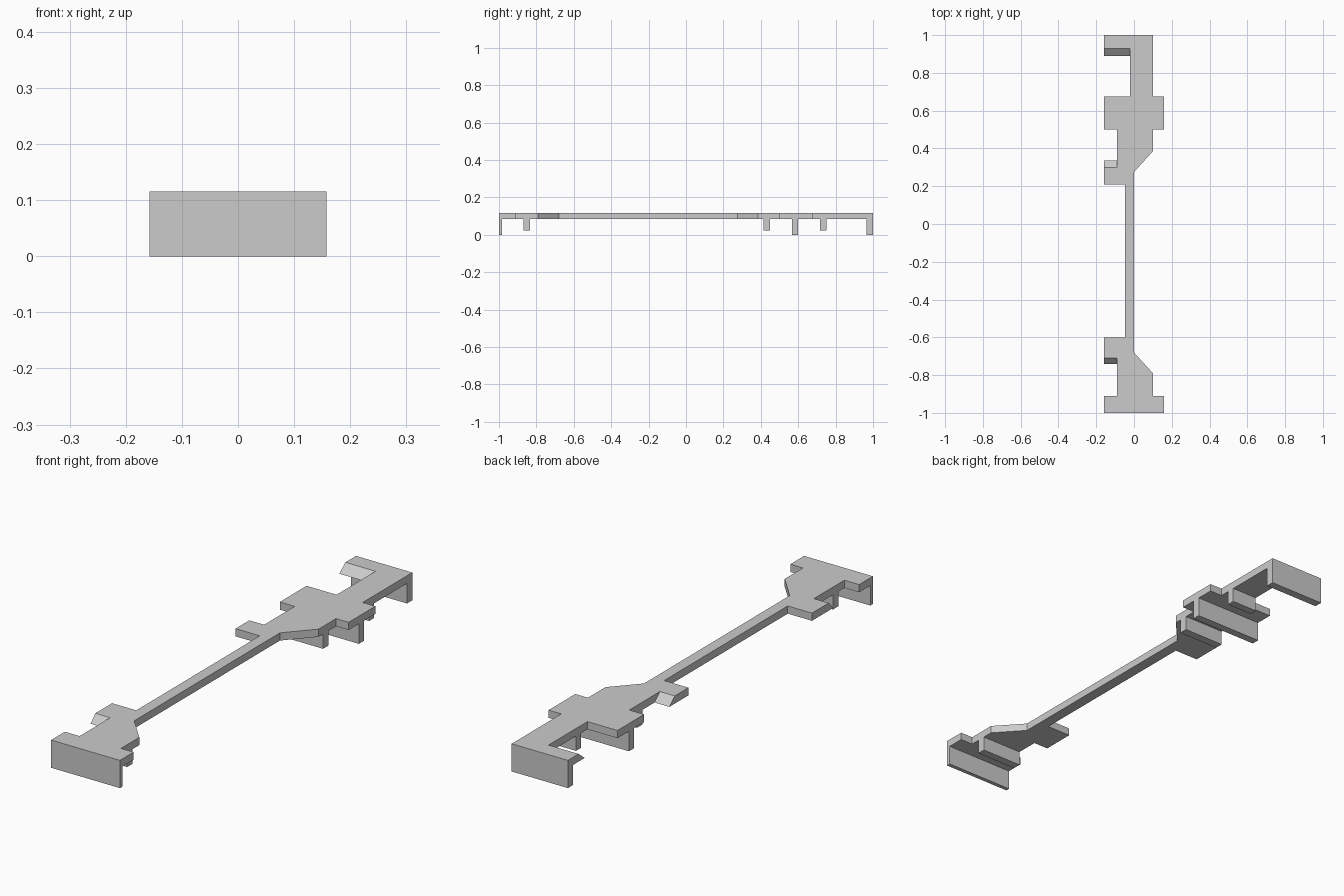
import bpy
import bmesh
from mathutils import Vector

# Remove the default cube
default_cube = bpy.data.objects.get("Cube")
if default_cube:
    bpy.data.objects.remove(default_cube, do_unlink=True)

# Shared sizes: plate heights and the side lines of the outline
TOP, UNDER, FOOT = 0.115, 0.083, 0.022
WIDE, BODY, NECK = 0.158, 0.10, 0.09
BEAM_LEFT, BEAM_RIGHT, ARM = 0.0, -0.047, -0.02

# Single grey material
grey = bpy.data.materials.new("plain grey")
grey.use_nodes = True
colour = (0.6, 0.6, 0.6, 1.0)
grey.diffuse_color = colour
grey.node_tree.nodes["Principled BSDF"].inputs["Base Color"].default_value = colour


def prism(name, corners, direction):
    """Extrude a flat polygon along a direction into a solid."""
    bm = bmesh.new()
    face = bm.faces.new([bm.verts.new(c) for c in corners])
    extruded = bmesh.ops.extrude_face_region(bm, geom=[face], use_keep_orig=True)
    moved = [v for v in extruded["geom"] if isinstance(v, bmesh.types.BMVert)]
    bmesh.ops.translate(bm, verts=moved, vec=Vector(direction))
    bmesh.ops.recalc_face_normals(bm, faces=bm.faces)
    mesh = bpy.data.meshes.new(name)
    bm.to_mesh(mesh)
    bm.free()
    mesh.materials.append(grey)
    obj = bpy.data.objects.new(name, mesh)
    bpy.context.collection.objects.link(obj)
    return obj


def cross_rib(name, right, left, front, back, bottom):
    """Upright rib hanging from the underside of the plate."""
    corners = [(right, front, bottom), (left, front, bottom),
               (left, back, bottom), (right, back, bottom)]
    prism(name, corners, (0, 0, UNDER - bottom))


def sloped_lip(name, left, top_y, bottom_y):
    """Wedge that bevels the end of a side tab."""
    corners = [(-WIDE, top_y, TOP), (-WIDE, bottom_y, UNDER), (-WIDE, top_y, UNDER)]
    prism(name, corners, (left + WIDE, 0, 0))


# Flat plate: the left edge from front to back, then the right edge
left_edge = [
    (WIDE, -1), (WIDE, -0.91), (BODY, -0.91), (BODY, -0.79),
    (BEAM_LEFT, -0.68), (BEAM_LEFT, 0.275), (BODY, 0.385),
    (BODY, 0.5), (WIDE, 0.5), (WIDE, 0.675), (BODY, 0.675), (BODY, 1),
]
right_edge = [
    (-WIDE, -1), (-WIDE, -0.91), (-NECK, -0.91), (-NECK, -0.71),
    (-WIDE, -0.71), (-WIDE, -0.6), (BEAM_RIGHT, -0.6), (BEAM_RIGHT, 0.21),
    (-WIDE, 0.21), (-WIDE, 0.3), (-NECK, 0.3), (-NECK, 0.5),
    (-WIDE, 0.5), (-WIDE, 0.675), (ARM, 0.675), (ARM, 0.93),
    (-WIDE, 0.93), (-WIDE, 1),
]
outline = left_edge + right_edge[::-1]
prism("flat_plate", [(x, y, UNDER) for x, y in outline], (0, 0, TOP - UNDER))

# End walls and ribs below the plate
cross_rib("front_wall", -WIDE, WIDE, -1, -0.983, 0)
cross_rib("front_rib", -NECK, BODY, -0.87, -0.835, FOOT)
cross_rib("inner_rib", -NECK, BODY, 0.415, 0.45, FOOT)
cross_rib("middle_wall", -WIDE, WIDE, 0.567, 0.6, 0)
cross_rib("outer_rib", ARM, BODY, 0.717, 0.75, FOOT)
cross_rib("back_wall", -WIDE, BODY, 0.965, 1, 0)

# Sloped ends of the three side tabs
sloped_lip("front_tab_lip", -NECK, -0.71, -0.74)
sloped_lip("middle_tab_lip", -NECK, 0.3, 0.335)
sloped_lip("back_tab_lip", ARM, 0.93, 0.89)
